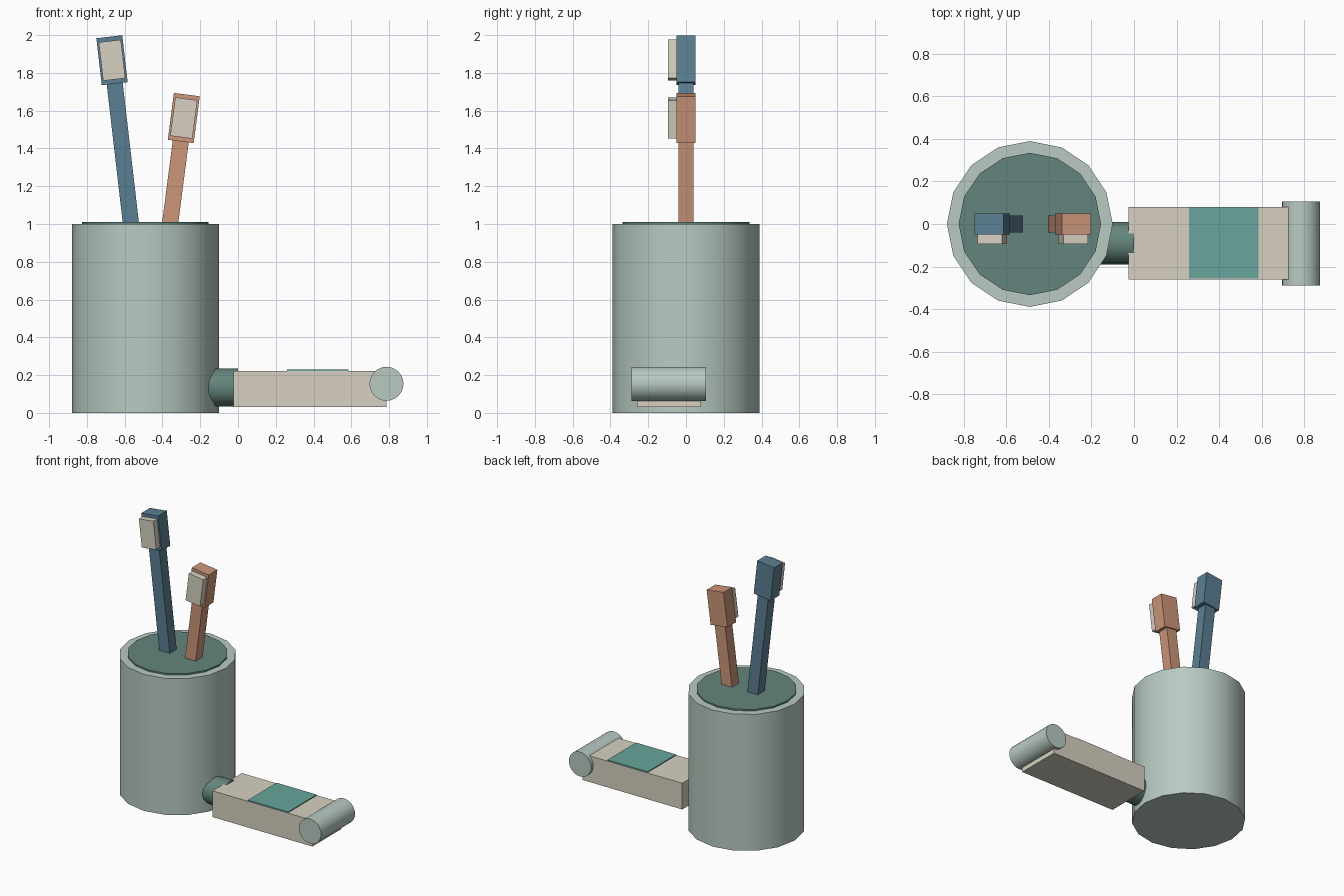
import bpy
import math
from mathutils import Vector, Matrix

cube = bpy.data.objects.get("Cube")
if cube:
    bpy.data.objects.remove(cube, do_unlink=True)


def material(name, rgb):
    """Flat material from 0-255 sRGB values."""
    lin = [((c / 255 + 0.055) / 1.055) ** 2.4 for c in rgb]
    m = bpy.data.materials.new(name)
    m.use_nodes = True
    m.diffuse_color = (*lin, 1)
    m.node_tree.nodes["Principled BSDF"].inputs["Base Color"].default_value = (*lin, 1)
    return m


sage = material("pale sage", (184, 202, 193))
dark_teal = material("dark teal", (100, 133, 125))
teal = material("teal", (104, 165, 156))
cream = material("cream", (215, 209, 193))
blue = material("slate blue", (91, 127, 146))
clay = material("terracotta", (203, 149, 121))


def box(name, centre, size, mat, tilt=0):
    bpy.ops.mesh.primitive_cube_add(size=1, location=centre, rotation=(0, tilt, 0))
    ob = bpy.context.object
    ob.name = name
    ob.scale = size
    ob.data.materials.append(mat)
    return ob


def cylinder(name, centre, radius, depth, sides, mat, rotation=(0, 0, 0)):
    bpy.ops.mesh.primitive_cylinder_add(vertices=sides, radius=radius, depth=depth,
                                        location=centre, rotation=rotation)
    ob = bpy.context.object
    ob.name = name
    ob.data.materials.append(mat)
    bpy.ops.object.shade_smooth_by_angle(angle=math.radians(35))
    return ob


def brush(name, head, tilt, mat):
    """Leaning brush: handle, head and bristle pad share one tilted axis."""
    head = Vector(head)
    axis = Matrix.Rotation(tilt, 3, 'Y') @ Vector((0, 0, 1))
    length = (head.z - 0.94) / axis.z
    box(name + "_handle", head - axis * length / 2, (0.085, 0.08, length), mat, tilt)
    box(name + "_head", head, (0.138, 0.1, 0.25), mat, tilt)
    box(name + "_bristles", head + Vector((0, -0.07, 0)), (0.118, 0.05, 0.205), cream, tilt)


# Cup with its dark opening
cylinder("cup", (-0.49, 0, 0.5), 0.39, 1.0, 16, sage)
cylinder("cup_opening", (-0.49, 0, 1.0), 0.335, 0.022, 16, dark_teal)

# Brushes standing in the cup
brush("tall_brush", (-0.667, 0, 1.867), math.radians(-6.6), blue)
brush("short_brush", (-0.287, 0, 1.561), math.radians(7.4), clay)

# Tube lying beside the cup: cap, body, label and rolled end
cylinder("tube_cap", (-0.09, -0.09, 0.135), 0.1, 0.18, 16, dark_teal, (0, math.pi / 2, 0))
box("tube_body", (0.38, -0.09, 0.126), (0.81, 0.34, 0.192), cream)
box("tube_label", (0.422, -0.09, 0.224), (0.326, 0.333, 0.009), teal)
cylinder("tube_rolled_end", (0.786, -0.092, 0.154), 0.09, 0.394, 24, sage, (math.pi / 2, 0, 0))
